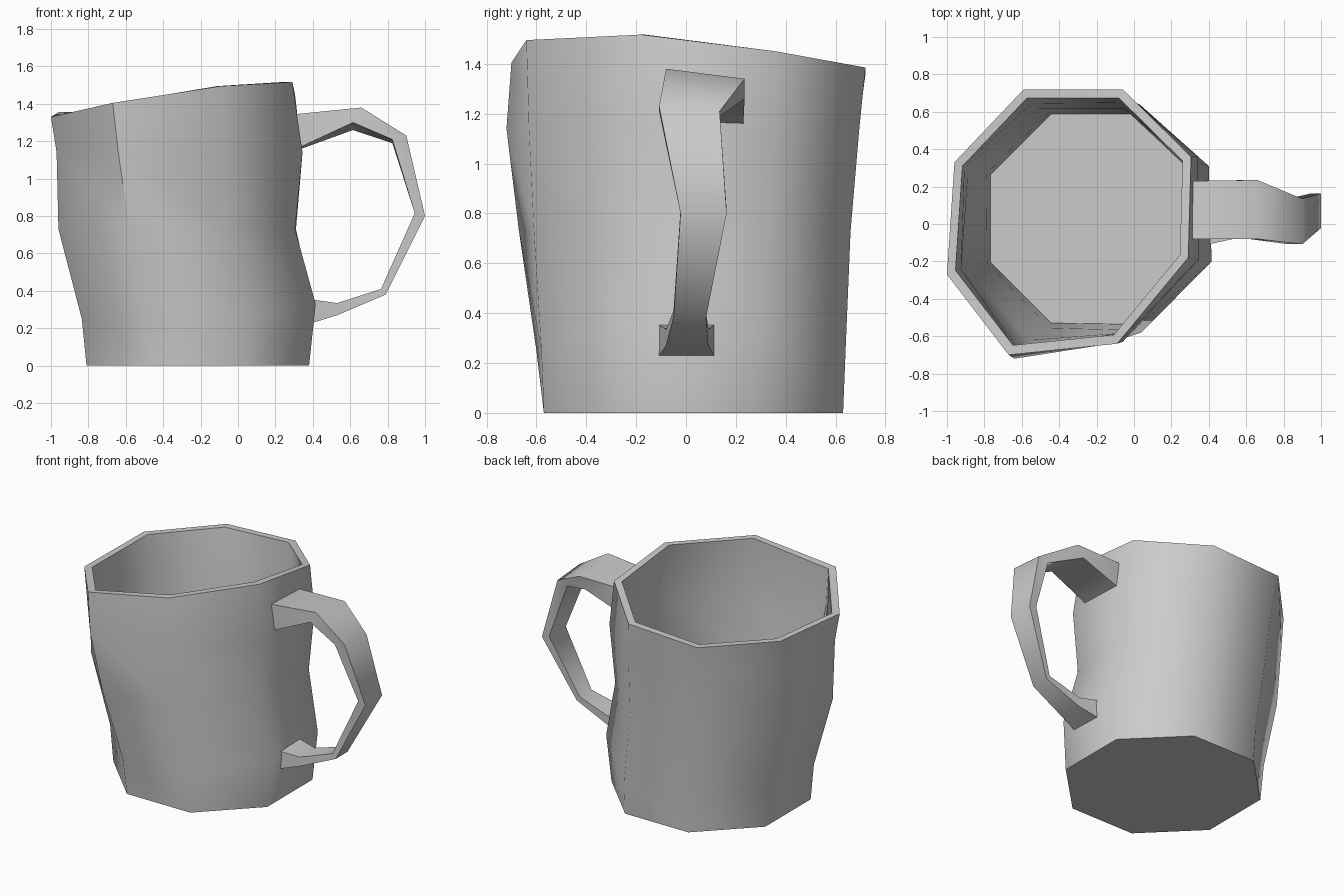
import bpy, bmesh
from mathutils import Vector

if "Cube" in bpy.data.objects:
    bpy.data.objects.remove(bpy.data.objects["Cube"])


def loft(name, loops, cap_start=True, cap_end=True):
    """Skin a sequence of equally sized closed loops into a mesh object."""
    bm = bmesh.new()
    rings = [[bm.verts.new(p) for p in loop] for loop in loops]
    for a, b in zip(rings, rings[1:]):
        n = len(a)
        for i in range(n):
            j = (i + 1) % n
            bm.faces.new((a[i], a[j], b[j], b[i]))
    if cap_start:
        bm.faces.new(rings[0][::-1])
    if cap_end:
        bm.faces.new(rings[-1])
    bmesh.ops.recalc_face_normals(bm, faces=bm.faces)
    me = bpy.data.meshes.new(name)
    bm.to_mesh(me)
    bm.free()
    ob = bpy.data.objects.new(name, me)
    bpy.context.collection.objects.link(ob)
    bpy.ops.object.select_all(action='DESELECT')
    ob.select_set(True)
    bpy.context.view_layer.objects.active = ob
    bpy.ops.object.shade_smooth_by_angle(angle=0.96)
    return ob


def ring(xy, z):
    return [Vector((x, y, z)) for x, y in xy]


def inset(loop, k=0.93):
    c = sum(loop, Vector()) / len(loop)
    return [Vector((c.x + (p.x - c.x) * k, c.y + (p.y - c.y) * k, p.z)) for p in loop]


# Mug body: wobbly octagonal rings from base to slanted rim
base = ring([(-.81, .28), (-.46, .63), (.03, .63), (.38, .28),
             (.38, -.22), (.03, -.57), (-.46, -.57), (-.81, -.22)], 0)
low = ring([(-.83, .29), (-.47, .64), (.03, .64), (.40, .31),
            (.415, -.20), (.04, -.58), (-.47, -.60), (-.835, -.22)], .25)
for i in (3, 4):
    low[i].z = .33
mid = ring([(-.93, .30), (-.53, .66), (-.03, .66), (.31, .34),
            (.305, -.19), (-.05, -.61), (-.58, -.67), (-.96, -.25)], .73)
high = ring([(-.95, .32), (-.56, .69), (-.04, .695), (.34, .36),
             (.345, -.19), (-.06, -.63), (-.64, -.72), (-.97, -.26)], 1.14)
rim = [Vector(p) for p in [
    (-.96, .33, 1.355), (-.59, .72, 1.36), (-.06, .72, 1.385), (.305, .36, 1.45),
    (.29, -.18, 1.517), (-.09, -.64, 1.495), (-.67, -.70, 1.405), (-1, -.27, 1.33)]]
outer = [base, low, mid, high, rim]

# Inside wall mirrors the outside, ending at a flat floor
floor = [Vector((p.x, p.y, .08)) for p in inset(base)]
inner = [inset(r) for r in (rim, high, mid, low)] + [floor]
loft("mug_body", outer + inner)

# Handle: outer (x, z), inner (x, z), front y, back y, drop of the back edge
stations = [
    ((.31, 1.345), (.325, 1.165), -.08, .23, .01),
    ((.66, 1.38), (.615, 1.30), -.08, .235, .04),
    ((.90, 1.23), (.825, 1.21), -.108, .135, .02),
    ((1.0, .80), (.945, .815), -.022, .163, 0),
    ((.79, .38), (.765, .41), -.05, .08, 0),
    ((.53, .27), (.53, .335), -.08, .09, 0),
    ((.385, .225), (.385, .355), -.112, .115, 0),
]
loops = []
for (ox, oz), (ix, iz), y0, y1, d in stations:
    loops.append([(ox, y0, oz), (ox, y1, oz - d), (ix, y1, iz - d), (ix, y0, iz)])
loft("handle", loops)
